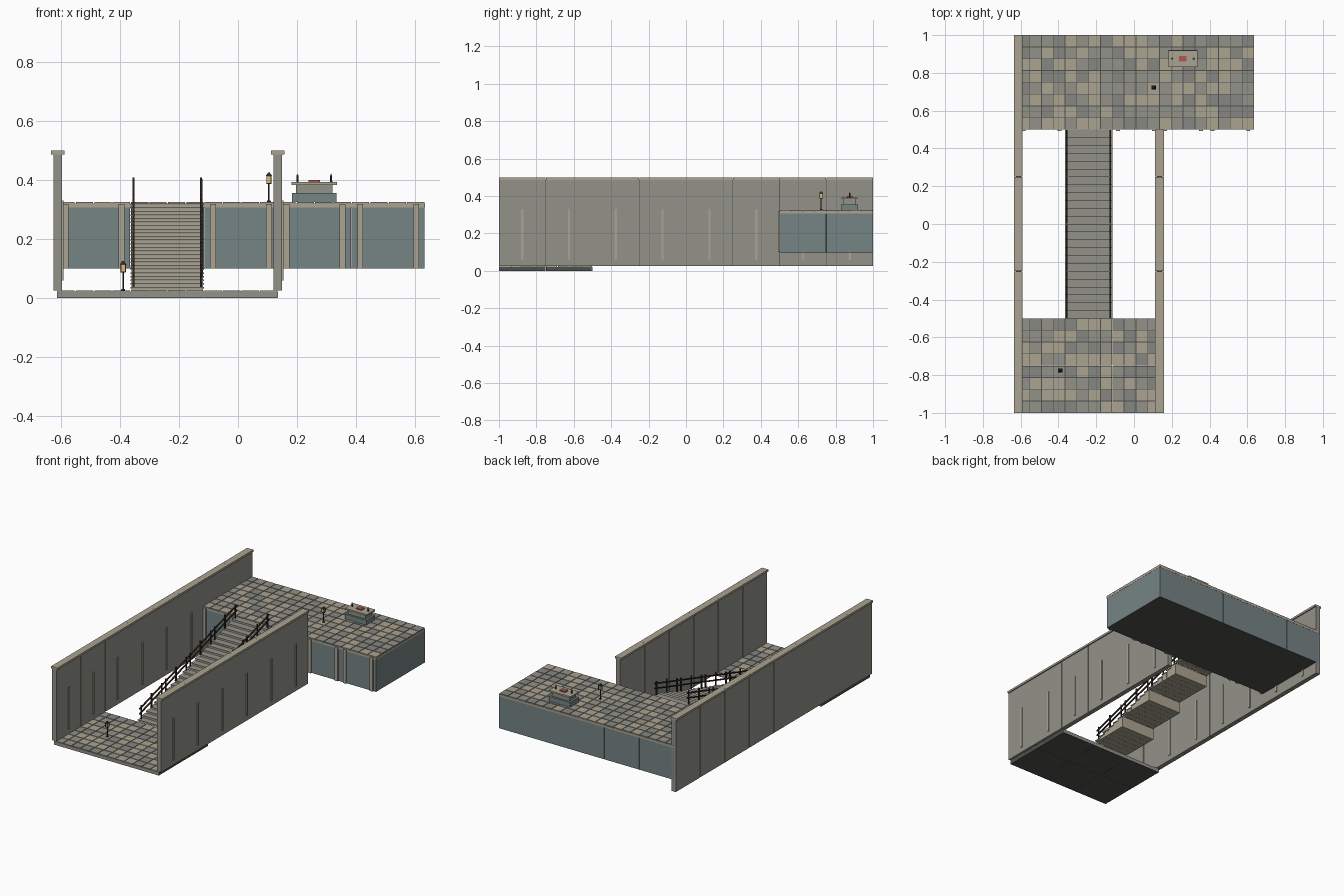
import bpy, bmesh, math, random
from mathutils import Matrix, Vector

if "Cube" in bpy.data.objects:
    bpy.data.objects.remove(bpy.data.objects["Cube"])

random.seed(4)
M = 0.25                      # grid module
X0 = -0.615                   # left edge of the grid
STEPS, RISE = 6, 0.295 / 24   # steps per flight, rise per step


def mat(name, r, g, b):
    m = bpy.data.materials.new(name)
    m.diffuse_color = (r, g, b, 1)
    m.use_nodes = True
    m.node_tree.nodes["Principled BSDF"].inputs["Base Color"].default_value = m.diffuse_color
    return m


STONE = mat("stone", 0.29, 0.285, 0.25)
TRIM = mat("trim_stone", 0.41, 0.37, 0.29)
BLUE = mat("blue_stone", 0.18, 0.23, 0.23)
DARK = mat("dark_mortar", 0.08, 0.08, 0.07)
WOOD = mat("dark_wood", 0.04, 0.025, 0.018)
GLOW = mat("lamp_glow", 0.75, 0.5, 0.16)
RED = mat("red", 0.4, 0.1, 0.08)
IRON = mat("iron", 0.025, 0.027, 0.03)
TILES = [STONE, mat("tile_beige", 0.41, 0.37, 0.285), mat("tile_grey", 0.24, 0.245, 0.225)]


def finish(name, bm, m):
    me = bpy.data.meshes.new(name)
    bm.to_mesh(me)
    bm.free()
    ob = bpy.data.objects.new(name, me)
    bpy.context.collection.objects.link(ob)
    me.materials.append(m)
    return ob


def boxes(name, items, m):
    """One object from many boxes given as (x0, x1, y0, y1, z0, z1)."""
    bm = bmesh.new()
    for a, b, c, d, e, f in items:
        t = Matrix.Translation(((a + b) / 2, (c + d) / 2, (e + f) / 2))
        bmesh.ops.create_cube(bm, size=1, matrix=t @ Matrix.Diagonal((b - a, d - c, f - e, 1)))
    return finish(name, bm, m)


def cbox(x, y, w, d, z0, z1):
    return (x - w / 2, x + w / 2, y - d / 2, y + d / 2, z0, z1)


def cone(name, x, y, z0, z1, r0, r1, m, n=8):
    bm = bmesh.new()
    bmesh.ops.create_cone(bm, cap_ends=True, segments=n, radius1=r0, radius2=r1, depth=z1 - z0,
                          matrix=Matrix.Translation((x, y, (z0 + z1) / 2))
                          @ Matrix.Rotation(math.pi / n, 4, 'Z'))
    return finish(name, bm, m)


def paving(name, nx, y0, ny, z):
    """4 x 4 tiles on every module, split by colour."""
    s = M / 4
    groups = [[] for _ in TILES]
    for i in range(nx * 4):
        for j in range(ny * 4):
            random.choice(groups).append(
                cbox(X0 + (i + .5) * s, y0 + (j + .5) * s, s - .004, s - .004, z - .006, z))
    for k, g in enumerate(groups):
        boxes(f"{name}_tiles_{k + 1}", g, TILES[k])


# Lower floor
boxes("lower_floor_slab", [cbox(X0 + (i + .5) * M, -1 + (j + .5) * M, M - .001, M - .001, 0, .02)
                           for i in range(3) for j in range(2)], DARK)
boxes("lower_floor_edge", [(X0, X0 + 3 * M, -1, -.996, .001, .0215),
                           (X0, X0 + 3 * M, -.504, -.5, .001, .0215)], STONE)
paving("lower_floor", 3, -1, 2, .025)

# Upper platform: blue blocks, trim band, front pilasters, paving
boxes("platform_blocks", [cbox(X0 + (i + .5) * M, .5 + (j + .5) * M, M - .002, M - .002, .1, .306)
                          for i in range(5) for j in range(2)], BLUE)
boxes("platform_underside", [(X0 + .004, X0 + 5 * M - .004, .504, .996, .099, .102)], DARK)
boxes("platform_mortar", [(X0 + .002, X0 + 5 * M - .002, .502, .998, .305, .32)], DARK)
boxes("platform_trim", [(X0, X0 + 5 * M, .5, .505, .306, .3195),
                        (X0, X0 + 5 * M, .995, 1, .306, .3195),
                        (X0 + 5 * M - .005, X0 + 5 * M, .505, .995, .306, .3195)], TRIM)
boxes("platform_pilasters", [cbox(X0 + (i + .5) * M + s * .095, .498, .02, .012, .1, .318)
                             for i in range(5) for s in (-1, 1)], TRIM)
paving("platform", 5, .5, 2, .325)

# Side walls: panels, caps and raised strips on the +x faces
for name, x, n in (("left", X0 + .003, 8), ("right", X0 + 3 * M, 6)):
    ys = [-1 + (i + .5) * M for i in range(n)]
    boxes(f"{name}_wall_panels", [cbox(x, y, .03, M - .002, .025, .488) for y in ys], STONE)
    boxes(f"{name}_wall_core", [(x - .013, x + .013, -.998, -1 + n * M - .002, .027, .487)], DARK)
    boxes(f"{name}_wall_cap", [cbox(x, y, .045, M - .0005, .487, .5) for y in ys], TRIM)
    boxes(f"{name}_wall_strips", [cbox(x + .0165, y, .007, .012, .058, .33) for y in ys], TRIM)

# Stairs: four flights, each of six boxes standing on the flight's flat base
SX = X0 + 1.5 * M
run = M / STEPS
body, treads = [], []
for k in range(4 * STEPS):
    y = -.5 + (k + .5) * run
    base = .025 + (k // STEPS) * STEPS * RISE
    top = .025 + (k + 1) * RISE
    body.append(cbox(SX, y, M - .006, run - .001, base, top - .004))
    treads.append(cbox(SX, y - .0015, M, run + .001, top - .005, top))
boxes("stair_bodies", body, TRIM)
boxes("stair_treads", treads, STONE)

# Stair railings: three posts and two sloped rails per flight
slope = math.atan2(STEPS * RISE, M)
for name, s in (("left", -1), ("right", 1)):
    x = SX + s * .115
    posts = []
    bm = bmesh.new()
    for f in range(4):
        yc = -.5 + (f + .5) * M
        for dy in (-.105, 0, .105):
            z = .025 + (math.floor((yc + dy + .5) / run + 1e-6) + 1) * RISE
            posts.append(cbox(x, yc + dy, .007, .007, z - .002, z + .088))
        for h in (.042, .074):
            zc = .031 + (f + .5) * STEPS * RISE + h
            bmesh.ops.create_cube(bm, size=1, matrix=Matrix.Translation((x, yc, zc))
                                  @ Matrix.Rotation(slope, 4, 'X')
                                  @ Matrix.Diagonal((.008, .255, .007, 1)))
    boxes(f"{name}_railing_posts", posts, WOOD)
    finish(f"{name}_railing_bars", bm, WOOD)

# Lanterns
for name, x, y, z in (("lower", -.39, -.775, .025), ("upper", .105, .723, .325)):
    cone(f"{name}_lantern_foot", x, y, z, z + .005, .008, .006, IRON)
    cone(f"{name}_lantern_post", x, y, z, z + .065, .003, .003, IRON)
    boxes(f"{name}_lantern_base", [cbox(x, y, .017, .017, z + .061, z + .065)], IRON)
    boxes(f"{name}_lantern_glass", [cbox(x, y, .015, .015, z + .065, z + .088)], GLOW)
    boxes(f"{name}_lantern_frame", [cbox(x + a * .0075, y + b * .0075, .003, .003, z + .063, z + .089)
                                    for a in (-1, 1) for b in (-1, 1)], IRON)
    cone(f"{name}_lantern_roof", x, y, z + .088, z + .1, .016, .004, IRON, 4)

# Altar
ax, ay = .259, .875
boxes("altar_base", [cbox(ax, ay, .152, .09, .325, .356)], BLUE)
boxes("altar_block", [cbox(ax, ay, .125, .066, .356, .384)], STONE)
boxes("altar_top", [cbox(ax, ay, .155, .086, .383, .393)], TRIM)
boxes("altar_red_cloth", [cbox(ax, ay, .04, .03, .393, .4)], RED)
for s, name in ((-1, "left"), (1, "right")):
    cone(f"altar_{name}_candle", ax + s * .057, ay, .393, .416, .0045, .0035, IRON)
    cone(f"altar_{name}_candle_tip", ax + s * .057, ay, .416, .422, .003, .0005, GLOW)
